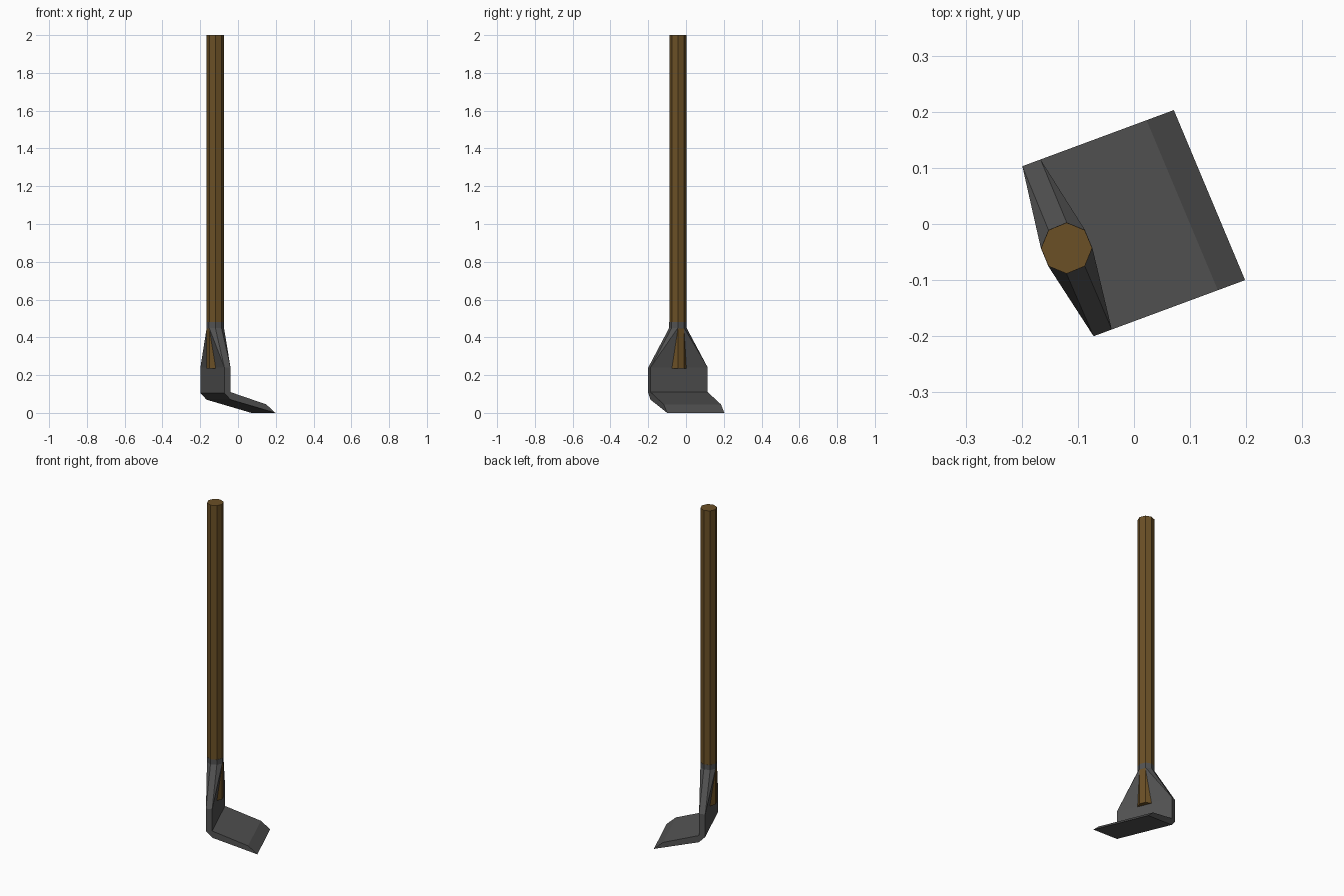
import bpy, bmesh, math
from mathutils import Vector

if "Cube" in bpy.data.objects:
    bpy.data.objects.remove(bpy.data.objects["Cube"])

CX, CY = -0.12, -0.043          # handle axis
R = 0.0455


def material(name, rgb):
    m = bpy.data.materials.new(name)
    m.diffuse_color = (*rgb, 1)
    m.use_nodes = True
    m.node_tree.nodes["Principled BSDF"].inputs["Base Color"].default_value = m.diffuse_color
    return m


def make_object(name, bm, mat):
    bmesh.ops.recalc_face_normals(bm, faces=bm.faces)
    me = bpy.data.meshes.new(name)
    bm.to_mesh(me)
    bm.free()
    me.materials.append(mat)
    ob = bpy.data.objects.new(name, me)
    bpy.context.collection.objects.link(ob)


def ring(bm, r, z):
    return [bm.verts.new((CX + r * math.cos(i * math.pi / 4),
                          CY + r * math.sin(i * math.pi / 4), z)) for i in range(8)]


def bridge(bm, a, b):
    for i in range(8):
        j = (i + 1) % 8
        bm.faces.new((a[i], a[j], b[j], b[i]))


wood = material("wood", (0.147, 0.08, 0.019))
steel = material("steel", (0.085, 0.085, 0.085))

# Handle: plain octagonal pole
bm = bmesh.new()
low, high = ring(bm, R, 0.235), ring(bm, R, 2.0)
bridge(bm, low, high)
bm.faces.new(low)
bm.faces.new(high)
make_object("handle", bm, wood)

# Blade: bent L profile (depth fraction, height) swept across the turned width
bm = bmesh.new()
near, far = Vector((-0.072, -0.2, 0)), Vector((-0.199, 0.103, 0))
forward = Vector((0.27, 0.1, 0))
profile = [(0, 0.24), (0, 0.105), (0.12, 0.07), (1, 0), (0.82, 0.045), (0.12, 0.11), (0.12, 0.24)]
n, f = [[bm.verts.new(o + forward * s + Vector((0, 0, z))) for s, z in profile] for o in (near, far)]
for i in range(len(profile) - 1):
    bm.faces.new((n[i], n[i + 1], f[i + 1], f[i]))
for side in (n, f):
    for idx in ((0, 1, 5, 6), (1, 2, 5), (2, 3, 4, 5)):
        bm.faces.new([side[i] for i in idx])

# Tapered shoulder from the blade's top edge to the octagonal socket
o = ring(bm, R + 0.0005, 0.45)
nb, nf, fb, ff = n[0], n[6], f[0], f[6]
for face in ((nb, nf, o[7], o[6]), (fb, ff, o[2], o[3]),
             (nf, o[0], o[7]), (nf, ff, o[1], o[0]), (ff, o[2], o[1]),
             (fb, o[4], o[3]), (fb, nb, o[5], o[4]), (nb, o[6], o[5])):
    bm.faces.new(face)

# Socket collar
top, inner = ring(bm, R + 0.0005, 0.48), ring(bm, R - 0.002, 0.48)
bridge(bm, o, top)
bridge(bm, top, inner)
make_object("blade", bm, steel)
